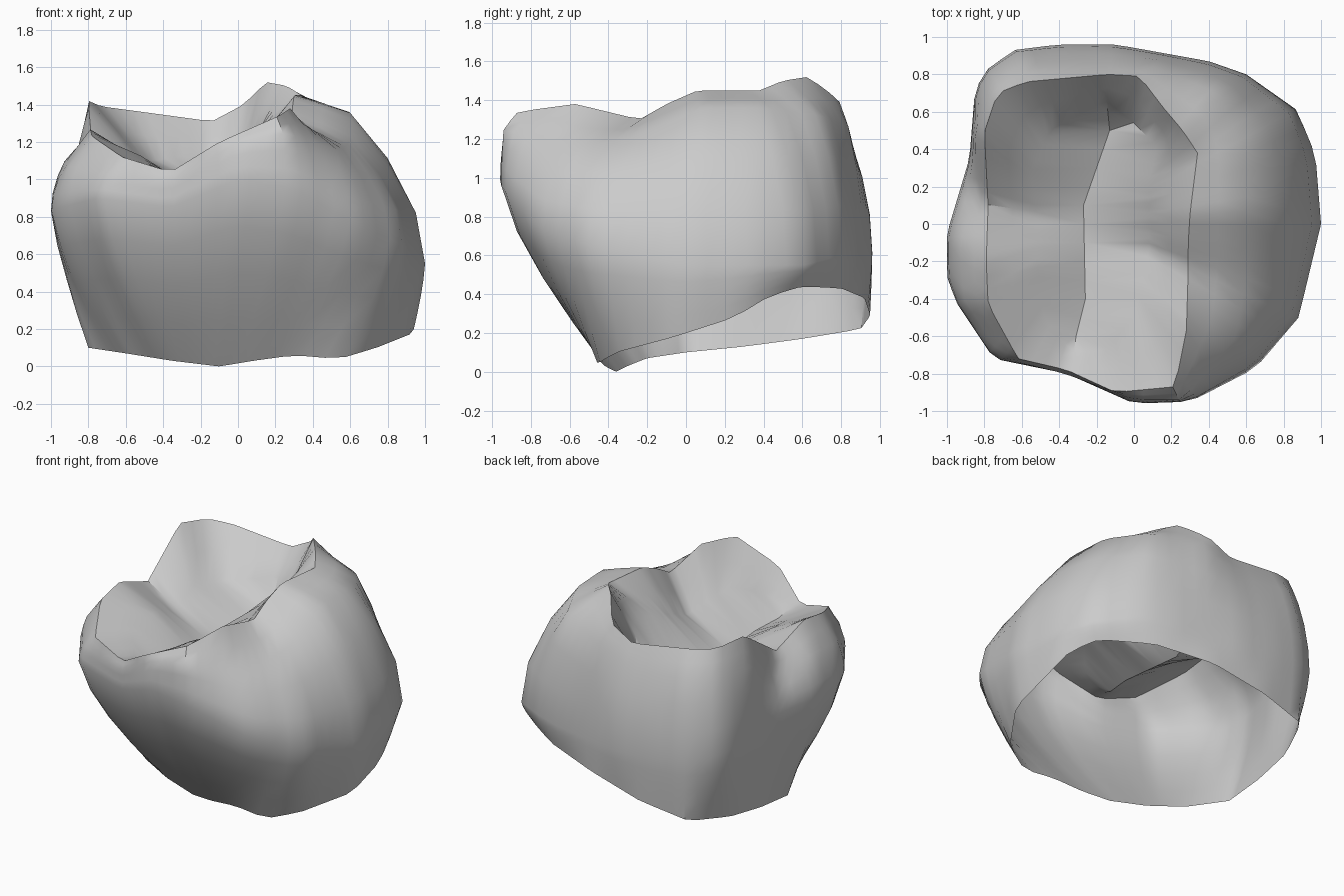
import bpy
import bmesh
from math import atan2, pi, tau
from mathutils import Vector

cube = bpy.data.objects.get("Cube")
if cube:
    bpy.data.objects.remove(cube)

SPOKES = 72
AXIS = Vector((-0.2, 0, 0))

# Contours that define the hollow crown, counter-clockwise from the front
neck = [(-.1, -.36, 0), (.08, -.42, .03), (.3, -.45, .06), (.54, -.46, .04),
        (.74, -.36, .1), (.94, -.06, .18), (.94, .25, .28), (.9, .43, .39),
        (.8, .6, .44), (.5, .8, .43), (.1, .92, .38), (-.3, .95, .29),
        (-.65, .9, .22), (-.77, .6, .17), (-.8, .3, .13), (-.8, 0, .1),
        (-.6, -.2, .07), (-.35, -.3, .03)]
belly = [(0, -.96, 1), (.3, -.95, .95), (.65, -.77, .75), (.88, -.5, .65),
         (1, 0, .55), (.97, .37, .55), (.87, .61, .55), (.6, .8, .6),
         (.4, .87, .6), (-.1, .96, .6), (-.4, .96, .62), (-.64, .93, .65),
         (-.78, .83, .68), (-.85, .72, .7), (-.88, .35, .8),
         (-1, -.05, .83), (-1, -.28, .83), (-.95, -.42, .85), (-.75, -.72, .9),
         (-.36, -.8, .85)]
shoulder = [(0, -.94, 1.2), (.26, -.94, 1.25), (.55, -.6, 1.15), (.6, -.27, 1.21),
            (.6, .08, 1.36), (.58, .4, 1.36), (.45, .7, 1.32), (.1, .84, 1.26),
            (-.2, .86, 1.15), (-.6, .85, 1.2), (-.77, .75, 1.2), (-.85, .5, 1.22),
            (-.84, .18, 1.02), (-.93, -.1, 1.1), (-.91, -.4, 1.07),
            (-.7, -.72, 1.03), (-.37, -.8, .98)]
crest = [(.22, -.87, 1.34), (.28, -.57, 1.38), (.29, -.24, 1.3), (.29, -.1, 1.38),
         (.3, .06, 1.45), (.34, .38, 1.45), (.26, .5, 1.5), (.15, .63, 1.52),
         (.03, .79, 1.4), (-.14, .8, 1.31), (-.58, .76, 1.37), (-.73, .7, 1.39),
         (-.8, .49, 1.42), (-.78, .1, 1.16), (-.79, -.2, 1.27),
         (-.78, -.43, 1.23), (-.62, -.72, 1.12), (-.36, -.78, 1.04),
         (-.1, -.9, 1.2)]
# Inner slopes: cusp ridges alternating with side grooves
slope = [(0, -.5, 1.18), (.08, -.13, 1.1), (.08, .2, 1.23), (.12, .42, 1.27),
         (0, .54, 1.08), (-.15, .66, 1.15), (-.45, .5, 1.1), (-.55, .28, 1.12),
         (-.52, .03, 1.04), (-.52, -.2, 1.13), (-.48, -.5, 1.08),
         (-.335, -.68, 1.02), (-.16, -.68, 1.1)]
groove = [Vector(p) for p in [(-.31, -.6, 1), (-.26, -.4, .97), (-.27, .1, .93),
                              (-.2, .3, .93), (-.13, .5, .95), (-.14, .6, 1.03)]]


def bearing(p):
    return atan2(p.y - AXIS.y, p.x - AXIS.x) % tau


def sample(contour):
    """Resample a closed contour at evenly spaced bearings."""
    pts = sorted((Vector(p) for p in contour), key=bearing)
    keys = [bearing(p) for p in pts]
    pts = [pts[-1]] + pts + [pts[0]]
    keys = [keys[-1] - tau] + keys + [keys[0] + tau]
    ring = []
    for i in range(SPOKES):
        a = tau * i / SPOKES
        k = max(j for j in range(len(keys) - 1) if keys[j] <= a)
        ring.append(pts[k].lerp(pts[k + 1], (a - keys[k]) / (keys[k + 1] - keys[k])))
    return ring


def blend(ring_a, ring_b, across, up):
    """Ring between two others, with separate plan and height factors."""
    out = []
    for a, b in zip(ring_a, ring_b):
        p = a.lerp(b, across)
        p.z = a.z + (b.z - a.z) * up
        out.append(p)
    return out


def groove_at(y):
    """Point on the central groove, in even steps so both sides weld."""
    y = min(groove[-1].y, max(groove[0].y, round(y, 1)))
    for a, b in zip(groove, groove[1:]):
        if y <= b.y:
            return a.lerp(b, (y - a.y) / (b.y - a.y))
    return groove[-1].copy()


neck_ring, belly_ring, shoulder_ring, crest_ring, slope_ring = (
    sample(c) for c in (neck, belly, shoulder, crest, slope))
groove_ring = [groove_at(p.y) for p in slope_ring]

# Tapered lower wall, rounded shoulder, then slopes down to the central groove
rings = [blend(belly_ring, neck_ring, g ** 1.4, g) for g in (1, .75, .5, .25)]
rings += [blend(belly_ring, shoulder_ring, f ** 2, f) for f in (0, .35, .7, 1)]
rings += [blend(shoulder_ring, crest_ring, f, f ** .9) for f in (.5, 1)]
rings += [blend(crest_ring, slope_ring, f, f) for f in (.5, 1)]
rings.append(groove_ring)

bm = bmesh.new()
loops = [[bm.verts.new(p) for p in ring] for ring in rings]
for low, high in zip(loops, loops[1:]):
    for i in range(SPOKES):
        j = (i + 1) % SPOKES
        bm.faces.new((low[i], low[j], high[j], high[i]))
bmesh.ops.remove_doubles(bm, verts=bm.verts, dist=0.002)
bmesh.ops.recalc_face_normals(bm, faces=bm.faces)
mesh = bpy.data.meshes.new("tooth_crown")
bm.to_mesh(mesh)
bm.free()

# Single plain grey enamel
enamel = bpy.data.materials.new("enamel grey")
enamel.use_nodes = True
colour = (0.6, 0.6, 0.6, 1)
enamel.diffuse_color = colour
enamel.node_tree.nodes["Principled BSDF"].inputs["Base Color"].default_value = colour
mesh.materials.append(enamel)

crown = bpy.data.objects.new("tooth_crown", mesh)
bpy.context.collection.objects.link(crown)
bpy.context.view_layer.objects.active = crown
crown.select_set(True)
bpy.ops.object.shade_smooth_by_angle(angle=pi / 5)
